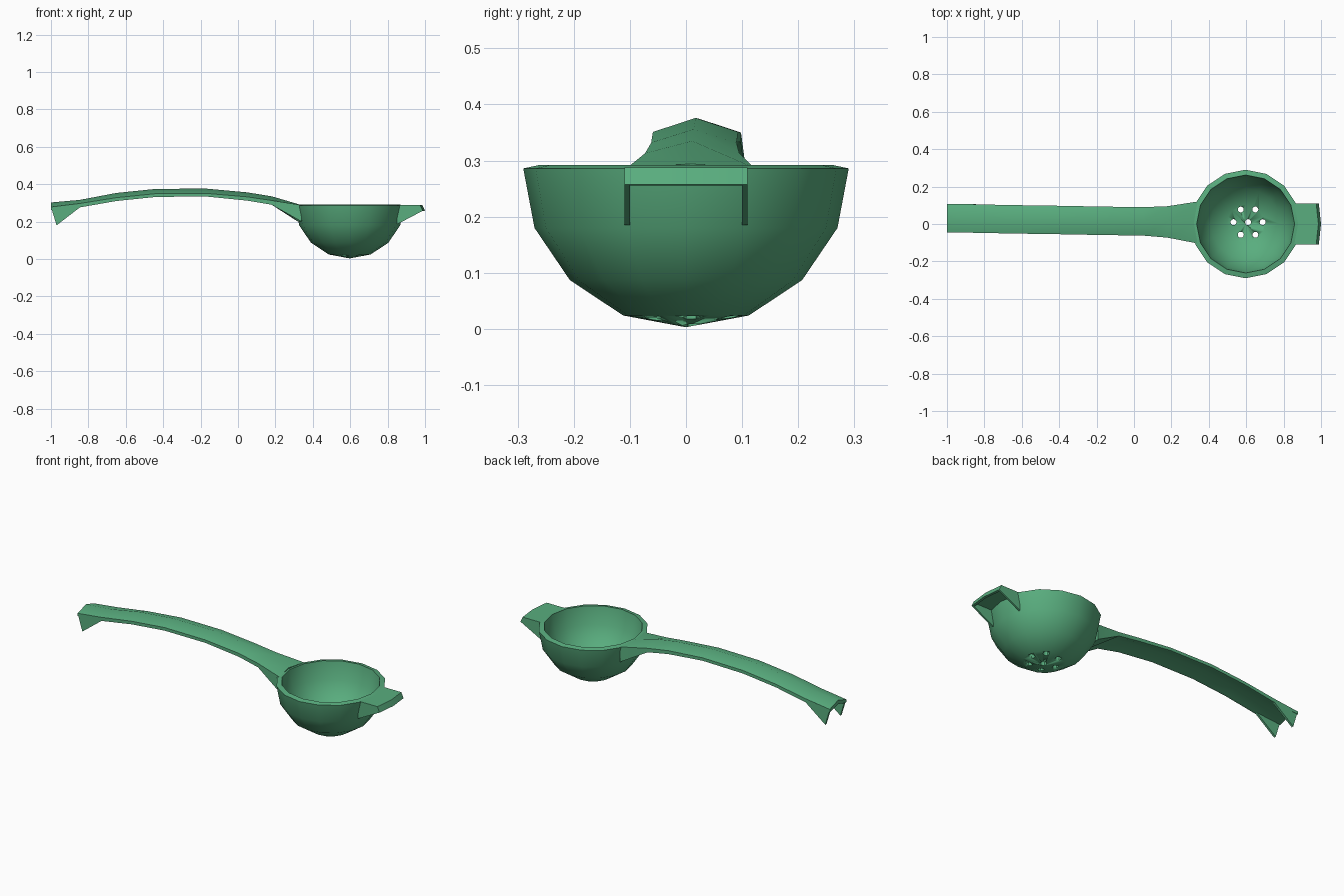
import bpy, bmesh, math
from mathutils import Matrix

cube = bpy.data.objects.get("Cube")
if cube:
    bpy.data.objects.remove(cube, do_unlink=True)

green = bpy.data.materials.new("leaf green")
green.use_nodes = True
colour = (0.10, 0.42, 0.21, 1)
green.diffuse_color = colour
green.node_tree.nodes["Principled BSDF"].inputs["Base Color"].default_value = colour

BOWL_X = 0.597


def finish(name, bm, angle=30):
    bmesh.ops.recalc_face_normals(bm, faces=bm.faces)
    mesh = bpy.data.meshes.new(name)
    bm.to_mesh(mesh)
    bm.free()
    mesh.materials.append(green)
    obj = bpy.data.objects.new(name, mesh)
    bpy.context.collection.objects.link(obj)
    bpy.ops.object.select_all(action="DESELECT")
    bpy.context.view_layer.objects.active = obj
    obj.select_set(True)
    bpy.ops.object.shade_smooth_by_angle(angle=math.radians(angle))
    return obj


def loft(name, rings, angle=30):
    """Skin a list of equal closed rings and cap both ends."""
    bm = bmesh.new()
    loops = [[bm.verts.new(p) for p in ring] for ring in rings]
    n = len(loops[0])
    for a, b in zip(loops, loops[1:]):
        for i in range(n):
            j = (i + 1) % n
            bm.faces.new((a[i], a[j], b[j], b[i]))
    caps = [bm.faces.new(loops[0]), bm.faces.new(loops[-1])]
    bmesh.ops.triangulate(bm, faces=caps)
    return finish(name, bm, angle)


def plate(name, outline, y, thickness):
    """Upright plate from an (x, z) outline."""
    return loft(name, [[(x, y + s * thickness / 2, z) for x, z in outline] for s in (-1, 1)])


# Bowl: outer wall, rim and inner wall spun in one profile
profile = [(0, 0.003), (0.112, 0.024), (0.207, 0.087), (0.27, 0.18), (0.29, 0.286),
           (0.262, 0.292), (0.244, 0.19), (0.188, 0.106), (0.102, 0.047), (0, 0.027)]
bm = bmesh.new()
verts = [bm.verts.new((BOWL_X + r, 0, z)) for r, z in profile]
edges = [bm.edges.new(pair) for pair in zip(verts, verts[1:])]
bmesh.ops.spin(bm, geom=verts + edges, cent=(BOWL_X, 0, 0), axis=(0, 0, 1),
               angle=math.tau, steps=16, use_merge=True)
bmesh.ops.remove_doubles(bm, verts=bm.verts, dist=0.0005)
bowl = finish("bowl", bm, 35)

# Drain holes: one in the middle and six around it
centres = [(0, 0)] + [(0.078 * math.cos(k * math.tau / 6), 0.078 * math.sin(k * math.tau / 6))
                      for k in range(6)]
bm = bmesh.new()
for dx, dy in centres:
    bmesh.ops.create_cone(bm, cap_ends=True, segments=12, radius1=0.016, radius2=0.016, depth=0.3,
                          matrix=Matrix.Translation((BOWL_X + 0.013 + dx, 0.01 + dy, 0.03)))
cutter = finish("hole_cutter", bm)
cutter.hide_render = True
cutter.hide_viewport = True
drill = bowl.modifiers.new("drain holes", "BOOLEAN")
drill.operation = "DIFFERENCE"
drill.solver = "EXACT"
drill.object = cutter
bpy.context.view_layer.objects.active = bowl
bpy.ops.object.select_all(action="DESELECT")
bowl.select_set(True)
bpy.ops.object.modifier_apply(modifier=drill.name)
bpy.data.objects.remove(cutter, do_unlink=True)

# Handle: arched ridge with a channel beneath
# x, centre y, half width, ridge z, shoulder z, lower edge z
stations = [
    (-1.00, 0.031, 0.076, 0.302, 0.278, 0.262),
    (-0.845, 0.029, 0.076, 0.316, 0.297, 0.276),
    (-0.65, 0.025, 0.076, 0.353, 0.328, 0.310),
    (-0.435, 0.022, 0.076, 0.375, 0.350, 0.332),
    (-0.17, 0.017, 0.076, 0.376, 0.351, 0.334),
    (0.05, 0.014, 0.076, 0.356, 0.332, 0.312),
    (0.18, 0.011, 0.084, 0.335, 0.313, 0.290),
    (0.34, 0.008, 0.112, 0.294, 0.288, 0.200),
]


def handle_ring(x, yc, w, ridge, shoulder, low):
    joined = x > 0.3
    mid = x - 0.02 if joined else x
    roof = low if joined else ridge - 0.022
    inner = w - 0.014
    return [(x, yc - w, low), (x, yc - w, shoulder), (mid, yc, ridge), (x, yc + w, shoulder),
            (x, yc + w, low), (x, yc + inner, low), (mid, yc, roof), (x, yc - inner, low)]


loft("handle", [handle_ring(*s) for s in stations], 40)

# Pointed fins under the handle end
for side, y in (("right", -0.039), ("left", 0.100)):
    plate(side + "_end_fin", [(-1, 0.278), (-0.97, 0.18), (-0.845, 0.276), (-0.86, 0.292)], y, 0.012)

# Tab opposite the handle, with a sloped lip
rings = []
for y, bulge in ((-0.11, 0), (0, 0.012), (0.11, 0)):
    rings.append([(0.858 + bulge, y, 0.288), (0.974 + bulge, y, 0.288), (0.988 + bulge, y, 0.257),
                  (0.974 + bulge, y, 0.256), (0.962 + bulge, y, 0.274), (0.855 + bulge, y, 0.274)])
loft("tab", rings)

# Side gussets bracing the tab
for side, y in (("right", -0.105), ("left", 0.105)):
    plate(side + "_tab_gusset", [(0.845, 0.286), (0.974, 0.286), (0.987, 0.257), (0.85, 0.185)], y, 0.01)
